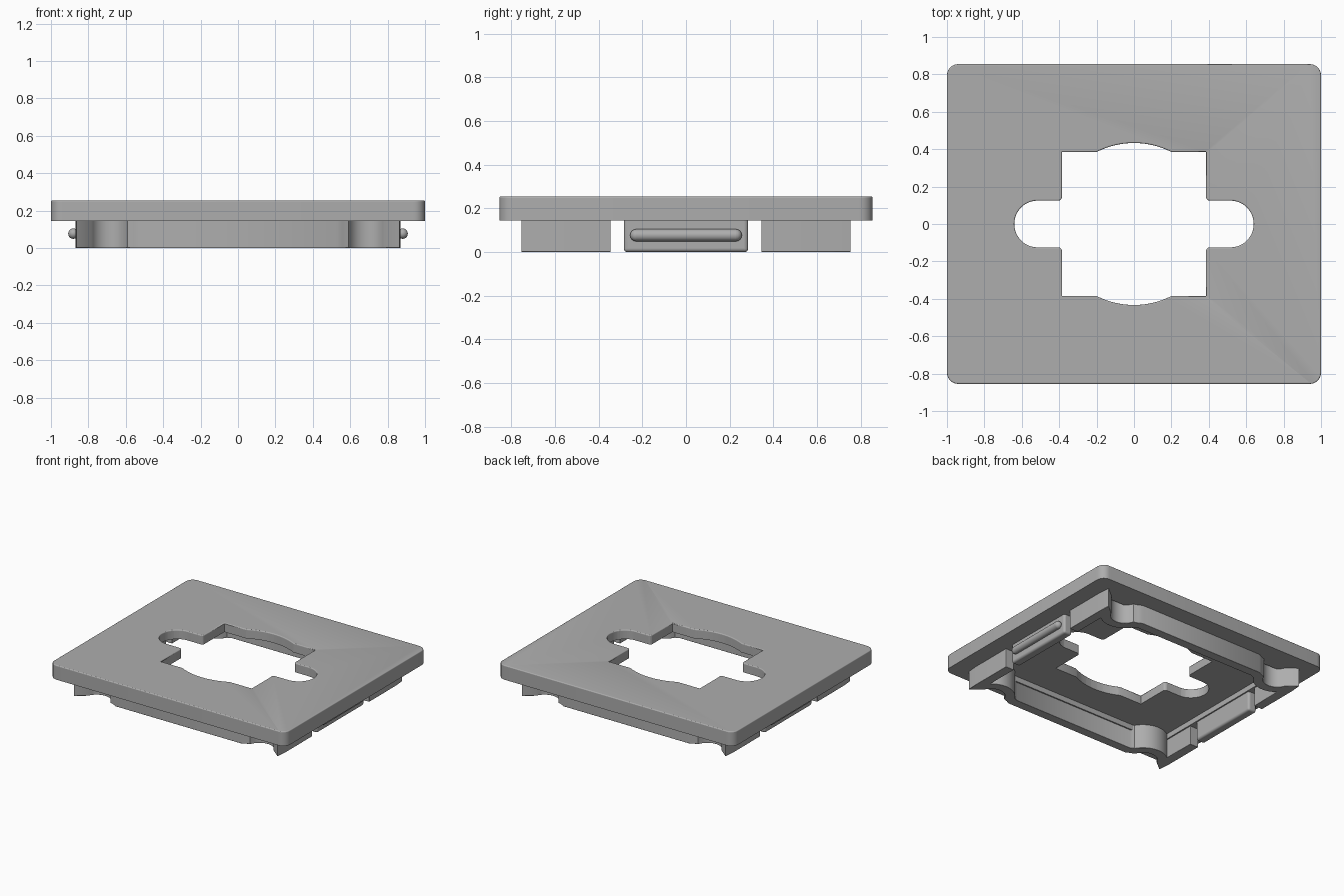
import bpy, bmesh, math
from mathutils import Vector

if "Cube" in bpy.data.objects:
    bpy.data.objects.remove(bpy.data.objects["Cube"])

grey = bpy.data.materials.new("plain grey")
grey.diffuse_color = (0.42, 0.42, 0.42, 1)
grey.use_nodes = True
grey.node_tree.nodes["Principled BSDF"].inputs["Base Color"].default_value = grey.diffuse_color


def arc(cx, cy, r, a0, a1, n):
    """Points on an arc, angles in degrees."""
    return [(cx + r * math.cos(math.radians(a0 + (a1 - a0) * i / n)),
             cy + r * math.sin(math.radians(a0 + (a1 - a0) * i / n))) for i in range(n + 1)]


def prism(name, pts, z0, z1):
    """Extrude a flat outline between two heights."""
    bm = bmesh.new()
    face = bm.faces.new([bm.verts.new((x, y, z0)) for x, y in pts])
    ext = bmesh.ops.extrude_face_region(bm, geom=[face])
    bmesh.ops.translate(bm, vec=(0, 0, z1 - z0),
                        verts=[v for v in ext["geom"] if isinstance(v, bmesh.types.BMVert)])
    bmesh.ops.recalc_face_normals(bm, faces=bm.faces)
    me = bpy.data.meshes.new(name)
    bm.to_mesh(me)
    bm.free()
    ob = bpy.data.objects.new(name, me)
    bpy.context.collection.objects.link(ob)
    me.materials.append(grey)
    return ob


def rounded(w, h, r, n=6):
    """Rounded rectangle outline with half sizes w and h."""
    return (arc(w - r, h - r, r, 0, 90, n) + arc(r - w, h - r, r, 90, 180, n)
            + arc(r - w, r - h, r, 180, 270, n) + arc(w - r, r - h, r, 270, 360, n))


def cut(ob, cutter):
    cutter.hide_render = True
    cutter.hide_viewport = True
    m = ob.modifiers.new("cut", 'BOOLEAN')
    m.operation = 'DIFFERENCE'
    m.solver = 'EXACT'
    m.object = cutter


def finish(ob, width, rule=None):
    """Bevel the edges and shade smoothly where the surface is round."""
    if width:
        m = ob.modifiers.new("fillet", 'BEVEL')
        m.width = width
        m.segments = 4
        m.limit_method = 'ANGLE'
        m.angle_limit = math.radians(40)
        if rule:
            layer = ob.data.attributes.new("bevel_weight_edge", 'FLOAT', 'EDGE')
            for e in ob.data.edges:
                a, b = (ob.data.vertices[i].co for i in e.vertices)
                layer.data[e.index].value = 1.0 if rule(a, b) else 0.0
            m.limit_method = 'WEIGHT'
    bpy.ops.object.select_all(action='DESELECT')
    ob.select_set(True)
    bpy.context.view_layer.objects.active = ob
    bpy.ops.object.shade_smooth_by_angle(angle=math.radians(35))


def four_way(quarter):
    """Mirror a first-quadrant outline (from +x round to +y) to all four."""
    half = quarter + [(-x, y) for x, y in reversed(quarter) if x > 1e-5]
    return half + [(x, -y) for x, y in reversed(half) if y > 1e-5]


# Opening: square with rounded side lobes and shallow arcs at front and back
R, F = 0.125, 0.02
rise, chord = 0.048, 0.2
big = (chord ** 2 + rise ** 2) / (2 * rise)
span = math.degrees(math.asin(chord / big))
quarter = arc(0.64 - R, 0, R, 0, 90, 12)
quarter += arc(0.385 + F, R + F, F, 270, 180, 5)
quarter += [(0.385, 0.385)]
quarter += arc(0, 0.385 + rise - big, big, 90 - span, 90, 8)
quarter[-1] = (0, 0.385 + rise)
outline = four_way(quarter)

# Cover plate, hollowed underneath within the skirt
plate = prism("cover_plate", rounded(1.0, 0.855, 0.06), 0.145, 0.255)
cut(plate, prism("recess_cutter", rounded(0.79, 0.645, 0.02, 3), 0.05, 0.185))
cut(plate, prism("opening_cutter", outline, -0.1, 0.5))
finish(plate, 0.02)
# Only the upper rims are filleted
bpy.ops.object.select_all(action='DESELECT')
plate.select_set(True)
bpy.context.view_layer.objects.active = plate
fillet = plate.modifiers["fillet"]
plate.modifiers.remove(fillet)
for m in [m.name for m in plate.modifiers if m.type == 'BOOLEAN']:
    bpy.ops.object.modifier_apply(modifier=m)
for m in list(plate.modifiers):
    plate.modifiers.remove(m)
finish(plate, 0.02, lambda a, b: min(a.z, b.z) > 0.25)

# Skirt walls, described as centre lines and thickened to both sides
T = 0.035
CX, CY = 0.87 - T, 0.725 - T


def wall(name, path):
    pts = [Vector(p) for p in path]
    left, right = [], []
    for i, p in enumerate(pts):
        d0 = (p - pts[i - 1]).normalized() if i else (pts[1] - p).normalized()
        d1 = (pts[i + 1] - p).normalized() if i < len(pts) - 1 else d0
        n0, n1 = Vector((-d0.y, d0.x)), Vector((-d1.y, d1.x))
        n = (n0 + n1).normalized()
        n *= T / max(n.dot(n0), 0.5)
        left.append(tuple(p + n))
        right.append(tuple(p - n))
    ob = prism(name, left + right[::-1], 0.0, 0.19)
    finish(ob, 0.016, lambda a, b: max(a.z, b.z) < 0.01
           or (abs(a.z - b.z) > 0.1 and max(abs(a.y), abs(b.y)) < 0.4))
    return ob


# Front and back walls run corner to corner, with a scallop beside each corner
SX, SR = 0.69, 0.135
bend = arc(SX, CY + 0.035, SR, 345, 195, 16)
half = [(CX, 0.345)] + arc(CX - 0.02, CY - 0.02, 0.02, 0, 90, 3)[:1] \
    + [(CX, CY)] + [p for p in bend if p[0] < CX - 0.012 and p[1] < CY - 0.01]
half += [(SX - SR - 0.012, CY - 0.012), (SX - SR - 0.035, CY)]
path = half + [(-x, y) for x, y in reversed(half)]
wall("back_skirt", path)
wall("front_skirt", [(x, -y) for x, y in reversed(path)])

# Side tabs, each with a round snap bar
for side, s in (("right", 1), ("left", -1)):
    wall(side + "_tab", [(s * CX, -0.285), (s * CX, 0.285)])
    r, L = 0.028, 0.228
    bm = bmesh.new()
    bmesh.ops.create_uvsphere(bm, u_segments=20, v_segments=12, radius=r)
    for v in bm.verts:
        if abs(v.co.z) < 1e-5:
            v.co.z = 0
    bmesh.ops.bisect_plane(bm, geom=bm.verts[:] + bm.edges[:] + bm.faces[:],
                           plane_co=(0, 0, 0), plane_no=(0, 0, 1), clear_inner=True)
    rim = [e for e in bm.edges if e.is_boundary]
    ext = bmesh.ops.extrude_edge_only(bm, edges=rim)
    bmesh.ops.translate(bm, vec=(0, 0, -L),
                        verts=[g for g in ext["geom"] if isinstance(g, bmesh.types.BMVert)])
    bmesh.ops.translate(bm, vec=(0, 0, L), verts=bm.verts)
    bmesh.ops.recalc_face_normals(bm, faces=bm.faces)
    me = bpy.data.meshes.new(side + "_snap_bar")
    bm.to_mesh(me)
    bm.free()
    me.materials.append(grey)
    bar = bpy.data.objects.new(side + "_snap_bar", me)
    bpy.context.collection.objects.link(bar)
    bar.rotation_euler = (math.pi / 2, 0, 0)
    bar.location = (s * 0.88, 0, 0.077)
    m = bar.modifiers.new("mirror", 'MIRROR')
    m.use_axis = (False, False, True)
    finish(bar, 0)
